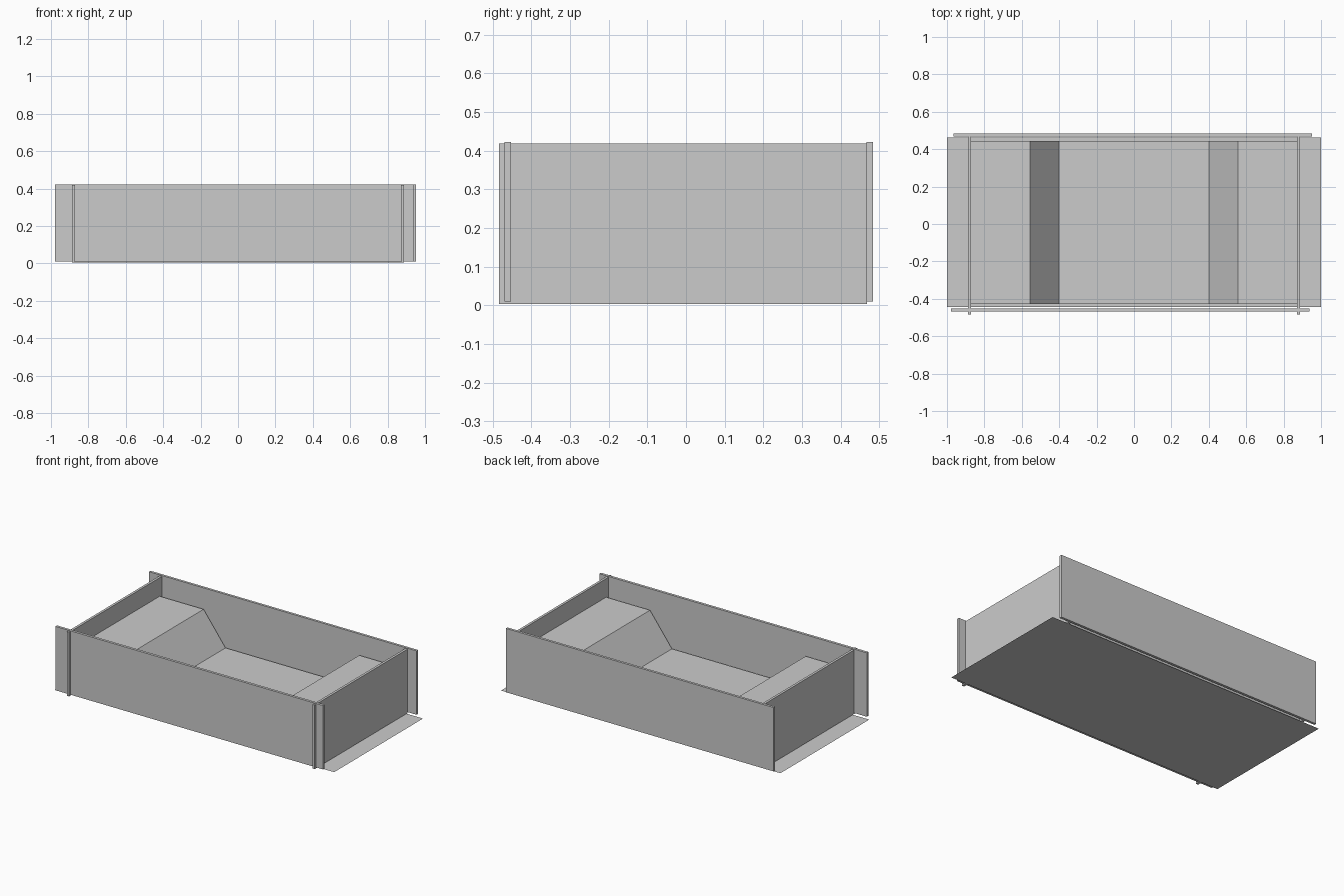
import bpy

if "Cube" in bpy.data.objects:
    bpy.data.objects.remove(bpy.data.objects["Cube"])


def mesh_object(name, verts, faces):
    mesh = bpy.data.meshes.new(name)
    mesh.from_pydata(verts, [], faces)
    mesh.update()
    obj = bpy.data.objects.new(name, mesh)
    bpy.context.collection.objects.link(obj)
    return obj


def box(name, x, y, z):
    bpy.ops.mesh.primitive_cube_add(size=1)
    obj = bpy.context.object
    obj.name = name
    obj.location = [(r[0] + r[1]) / 2 for r in (x, y, z)]
    obj.scale = [r[1] - r[0] for r in (x, y, z)]
    return obj


def prism(name, profile, y0, y1):
    # closed (x, z) profile, counter-clockwise seen from -y
    n = len(profile)
    verts = [(x, y, z) for y in (y0, y1) for x, z in profile]
    faces = [tuple(range(n)), tuple(range(2 * n - 1, n - 1, -1))]
    faces += [(i, i + n, (i + 1) % n + n, (i + 1) % n) for i in range(n)]
    return mesh_object(name, verts, faces)


# thin base sheet
mesh_object("base_sheet",
            [(-1, -0.445, 0), (1, -0.445, 0), (1, 0.463, 0), (-1, 0.463, 0)],
            [(0, 1, 2, 3)])

# long walls, slightly offset from each other
box("front_wall", (-0.978, 0.937), (-0.469, -0.452), (0.01, 0.423))
box("back_wall", (-0.964, 0.951), (0.467, 0.483), (0.01, 0.423))

# end walls, which poke through the front wall
for side, x in (("left", -0.879), ("right", 0.879)):
    box(side + "_end_wall", (x - 0.008, x + 0.008), (-0.483, 0.468), (0.004, 0.418))

# inner insert: raised ledges sloping down to a sunken middle
half = [(0.40, 0.09), (0.557, 0.298), (0.872, 0.298), (0.872, 0.004)]
profile = [(-x, z) for x, z in half] + half[::-1]
prism("inner_ledges", profile, -0.428, 0.444)
